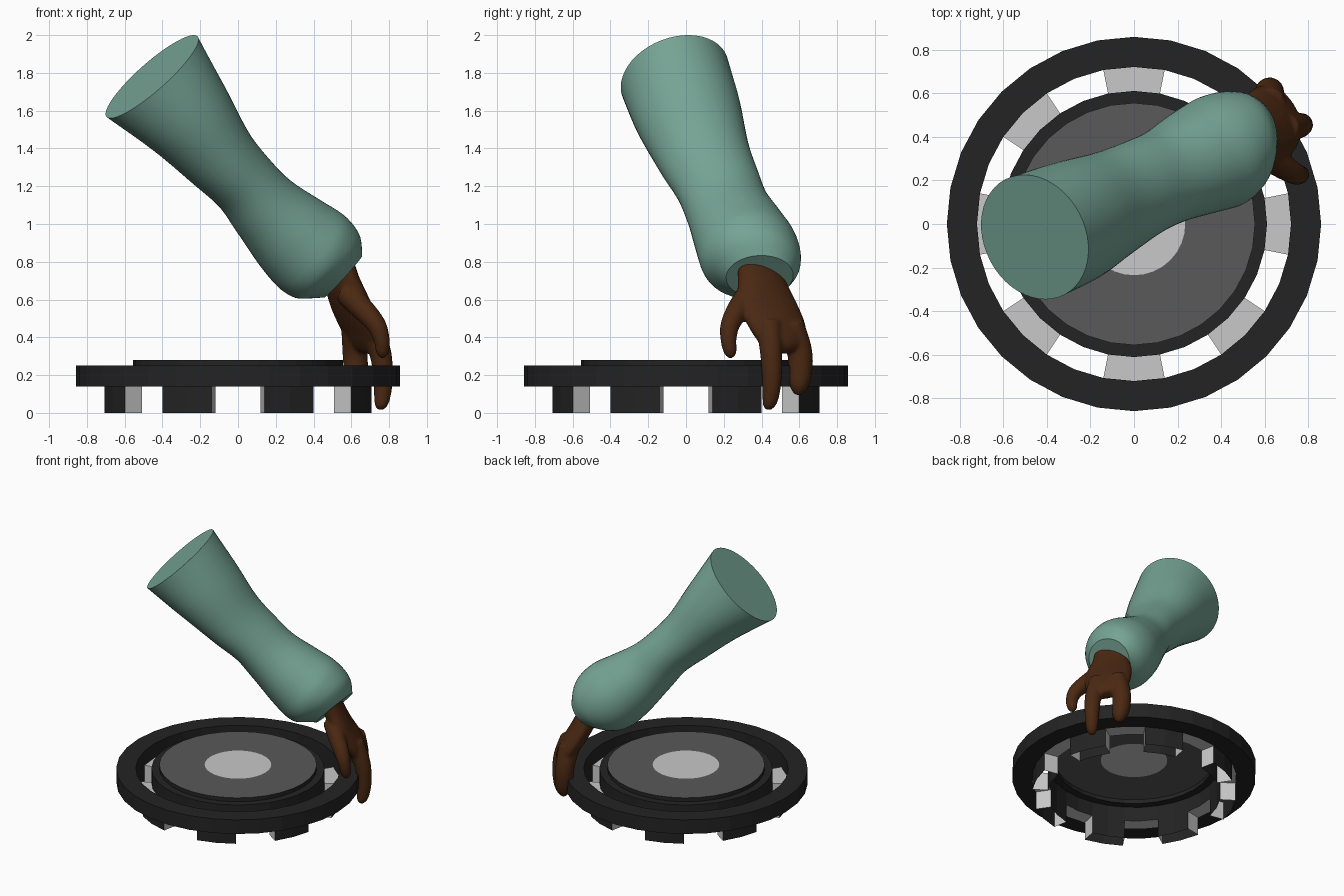
import bpy, bmesh, math
from mathutils import Vector

if "Cube" in bpy.data.objects:
    bpy.data.objects.remove(bpy.data.objects["Cube"])

def material(name, rgb):
    m = bpy.data.materials.new(name)
    m.diffuse_color = (*rgb, 1)
    m.use_nodes = True
    m.node_tree.nodes["Principled BSDF"].inputs["Base Color"].default_value = m.diffuse_color
    return m

BLACK = material("black", (0.017, 0.017, 0.017))
GREY = material("dark_grey", (0.10, 0.10, 0.10))
LIGHT = material("light_grey", (0.58, 0.58, 0.58))
TEAL = material("sleeve_teal", (0.18, 0.37, 0.30))
BROWN = material("skin_brown", (0.068, 0.021, 0.006))

def finish(name, bm, mats, smooth=False):
    me = bpy.data.meshes.new(name)
    bm.to_mesh(me)
    bm.free()
    for m in mats:
        me.materials.append(m)
    if smooth:
        me.shade_smooth()
        me.set_sharp_from_angle(angle=math.radians(40))
    ob = bpy.data.objects.new(name, me)
    bpy.context.collection.objects.link(ob)
    return ob

# ---------- round base, 32 sides ----------
N = 32
ALL = range(N)
LEGS = [k for k in ALL if k % 4 in (1, 2)]
GAPS = [k for k in ALL if k % 4 in (0, 3)]

def pt(k, r, z):
    a = 2 * math.pi * k / N
    return Vector((r * math.cos(a), r * math.sin(a), z))

def band(bm, profile, ks=ALL, mat=0):
    """Sweep a list of (radius, height) points over the given sides."""
    for (r0, z0), (r1, z1) in zip(profile, profile[1:]):
        for k in ks:
            ps = [pt(k, r0, z0), pt(k + 1, r0, z0), pt(k + 1, r1, z1), pt(k, r1, z1)]
            if r1 == 0:
                ps.pop()
            bm.faces.new([bm.verts.new(p) for p in ps]).material_index = mat

def weld(bm):
    bmesh.ops.remove_doubles(bm, verts=bm.verts, dist=1e-4)

RO, RI, RH, RD, RC = 0.858, 0.72, 0.61, 0.555, 0.235
ZL, ZR, ZD = 0.14, 0.25, 0.28

bm = bmesh.new()
band(bm, [(RO, ZL), (RO, ZR), (RI, ZR), (RI, ZL), (RO, ZL)])
weld(bm)
finish("outer_ring", bm, [BLACK])

bm = bmesh.new()
band(bm, [(RH, ZL), (RH, ZR), (RD, ZR), (RD, ZD)])
band(bm, [(RD, ZD), (RC, ZD)], mat=1)
band(bm, [(RC, ZD), (0, ZD)], mat=2)
weld(bm)
finish("hub_disc", bm, [BLACK, GREY, LIGHT])

# hollow legs under the ring, joined by light bridges
bm = bmesh.new()
band(bm, [(RI, 0), (RI, ZL)], LEGS)
band(bm, [(RH, ZL), (RH, 0)], LEGS)
band(bm, [(RI, ZL), (RH, ZL)], GAPS, 1)
for k in ALL:
    if k % 2:
        ps = [pt(k, RH, 0), pt(k, RI, 0), pt(k, RI, ZL), pt(k, RH, ZL)]
        if k % 4 == 3:
            ps.reverse()
        bm.faces.new([bm.verts.new(p) for p in ps]).material_index = 1
weld(bm)
finish("legs_and_bridges", bm, [BLACK, LIGHT])

# ---------- tubes through elliptical sections ----------
def spline(secs, steps):
    """Catmull-Rom through tuples (x, y, z, ru, rv)."""
    out = []
    n = len(secs)
    for i in range(n - 1):
        p = [secs[max(0, min(n - 1, i + j))] for j in (-1, 0, 1, 2)]
        for s in range(steps):
            t = s / steps
            out.append([0.5 * (2 * b + (c - a) * t + (2 * a - 5 * b + 4 * c - d) * t * t
                               + (3 * b - a - 3 * c + d) * t ** 3)
                        for a, b, c, d in zip(*p)])
    out.append(list(secs[-1]))
    return out

def tube(bm, secs, hint, sides=24, steps=6, end=None):
    pts = spline(secs, steps)
    n = len(pts)
    rings = []
    for i, s in enumerate(pts):
        t = (Vector(pts[min(i + 1, n - 1)][:3]) - Vector(pts[max(i - 1, 0)][:3])).normalized()
        if end:   # ease the last sections toward the wanted opening direction
            w = max(0, (i / (n - 1) - 0.7) / 0.3)
            t = t.lerp(Vector(end), w).normalized()
        h = Vector(hint)
        u = (h - t * h.dot(t)).normalized()
        v = t.cross(u)
        c = Vector(s[:3])
        rings.append([bm.verts.new(c + u * s[3] * math.cos(a) + v * s[4] * math.sin(a))
                      for a in (2 * math.pi * j / sides for j in range(sides))])
    for a, b in zip(rings, rings[1:]):
        for j in range(sides):
            k = (j + 1) % sides
            bm.faces.new((a[j], a[k], b[k], b[j]))
    bm.faces.new(rings[0][::-1])
    bm.faces.new(rings[-1])

# sleeve
bm = bmesh.new()
tube(bm, [(-.455, -.06, 1.78, .322, .295), (-.28, .01, 1.58, .26, .285),
          (-.11, .09, 1.37, .205, .25), (.035, .165, 1.215, .183, .228),
          (.15, .22, 1.08, .20, .225), (.285, .285, .945, .238, .25),
          (.40, .335, .845, .258, .265), (.49, .37, .78, .228, .24),
          (.557, .39, .722, .15, .178)],
     (.73, 0, .68), sides=48, end=(.74, .05, -.67))
bmesh.ops.recalc_face_normals(bm, faces=bm.faces)
finish("sleeve", bm, [TEAL], True)

# hand: palm, thumb and two fingers fused together
bm = bmesh.new()
tube(bm, [(.53, .39, .80, .125, .065), (.55, .40, .70, .14, .075),
          (.595, .43, .58, .17, .075), (.65, .49, .45, .165, .072),
          (.685, .52, .36, .125, .06), (.695, .53, .32, .06, .03)], (-.5, .86, 0))

def digit(points):
    tube(bm, [(x, y, z, r, r) for x, y, z, r in points], (1, .3, 0), sides=16)

digit([(.69, .44, .47, .07), (.75, .45, .33, .06), (.768, .455, .2, .053),
       (.765, .45, .1, .046), (.757, .44, .04, .034), (.755, .44, .015, .012)])
digit([(.62, .55, .47, .075), (.62, .60, .33, .068), (.625, .605, .22, .064),
       (.635, .597, .14, .05), (.64, .59, .095, .018)])
digit([(.57, .34, .64, .065), (.65, .285, .56, .062), (.73, .235, .47, .052),
       (.76, .225, .39, .043), (.765, .235, .32, .034), (.765, .24, .29, .012)])
bmesh.ops.recalc_face_normals(bm, faces=bm.faces)
hand = finish("hand", bm, [BROWN], True)
rm = hand.modifiers.new("fuse", 'REMESH')
rm.mode = 'VOXEL'
rm.voxel_size = 0.01
rm.use_smooth_shade = True
sm = hand.modifiers.new("soften", 'SMOOTH')
sm.factor = 0.5
sm.iterations = 5
